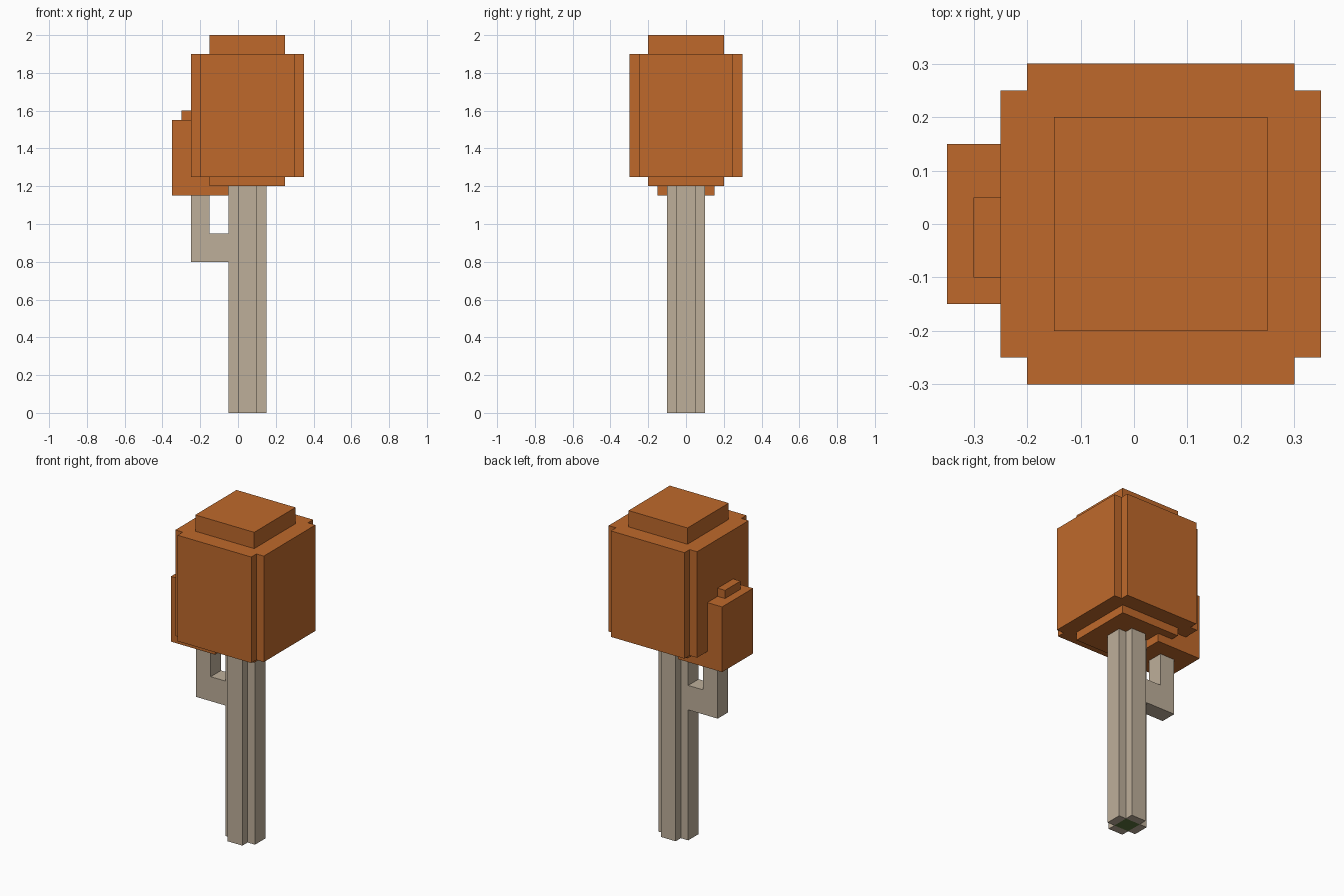
import bpy, bmesh

cube = bpy.data.objects.get("Cube")
if cube:
    bpy.data.objects.remove(cube, do_unlink=True)


def material(name, rgb):
    """Flat material from 0-255 display values, stored as linear."""
    lin = [((c / 255 + 0.055) / 1.055) ** 2.4 for c in rgb] + [1.0]
    m = bpy.data.materials.new(name)
    m.use_nodes = True
    m.diffuse_color = lin
    bsdf = next(n for n in m.node_tree.nodes if n.type == 'BSDF_PRINCIPLED')
    bsdf.inputs["Base Color"].default_value = lin
    return m


ORANGE = material("orange_leaves", (191, 105, 43))
BARK = material("pale_bark", (190, 175, 154))
GREEN = material("green_core", (92, 115, 62))


def make(name, verts, faces, *mats):
    mesh = bpy.data.meshes.new(name)
    mesh.from_pydata(verts, [], faces)
    for m in mats:
        mesh.materials.append(m)
    bm = bmesh.new()
    bm.from_mesh(mesh)
    bmesh.ops.recalc_face_normals(bm, faces=bm.faces)
    bm.to_mesh(mesh)
    bm.free()
    ob = bpy.data.objects.new(name, mesh)
    bpy.context.collection.objects.link(ob)
    return ob


def prism(name, profile, y0, y1, mat):
    """Extrude an x-z profile along y."""
    n = len(profile)
    verts = [(x, y, z) for y in (y0, y1) for x, z in profile]
    faces = [tuple(range(n)), tuple(range(n, 2 * n))]
    faces += [(i, (i + 1) % n, n + (i + 1) % n, n + i) for i in range(n)]
    return make(name, verts, faces, mat)


def box(name, x0, x1, y0, y1, z0, z1, mat):
    return prism(name, [(x0, z0), (x1, z0), (x1, z1), (x0, z1)], y0, y1, mat)


def cross_column(name, cx, inner, outer, z0, z1, *mats):
    """Square column with notched corners; each cap is a centre quad and four arms."""
    a, b = inner, outer
    quarter = [(a, a), (a, b), (-a, b)]
    ring = []
    for _ in range(4):
        ring += quarter
        quarter = [(-y, x) for x, y in quarter]
    verts = [(cx + x, y, z) for z in (z0, z1) for x, y in ring]
    cap = [(0, 3, 6, 9)] + [tuple((i + k) % 12 for k in range(4)) for i in (0, 3, 6, 9)]
    faces = cap + [tuple(v + 12 for v in f) for f in cap]
    faces += [(i, (i + 1) % 12, 12 + (i + 1) % 12, 12 + i) for i in range(12)]
    return make(name, verts, faces, *mats)


# Trunk, with the green core showing on its underside
trunk = cross_column("trunk", 0.05, 0.05, 0.10, 0.0, 1.22, BARK, GREEN)
for f in trunk.data.polygons:
    c = f.center
    if c.z < 0.001 and abs(c.x - 0.05) < 0.01 and abs(c.y) < 0.01:
        f.material_index = 1

# Elbow branch on the right side
prism("branch", [(0.0, 0.80), (0.0, 0.95), (-0.15, 0.95), (-0.15, 1.18),
                 (-0.25, 1.18), (-0.25, 0.80)], -0.05, 0.05, BARK)

# Main crown and the block that shows above and below it
cross_column("crown", 0.05, 0.25, 0.30, 1.25, 1.90, ORANGE)
box("crown_core", -0.15, 0.25, -0.20, 0.20, 1.20, 2.00, ORANGE)

# Small crown on the branch
box("small_crown", -0.35, -0.05, -0.15, 0.15, 1.15, 1.55, ORANGE)
box("small_crown_cap", -0.30, -0.15, -0.10, 0.05, 1.50, 1.60, ORANGE)
